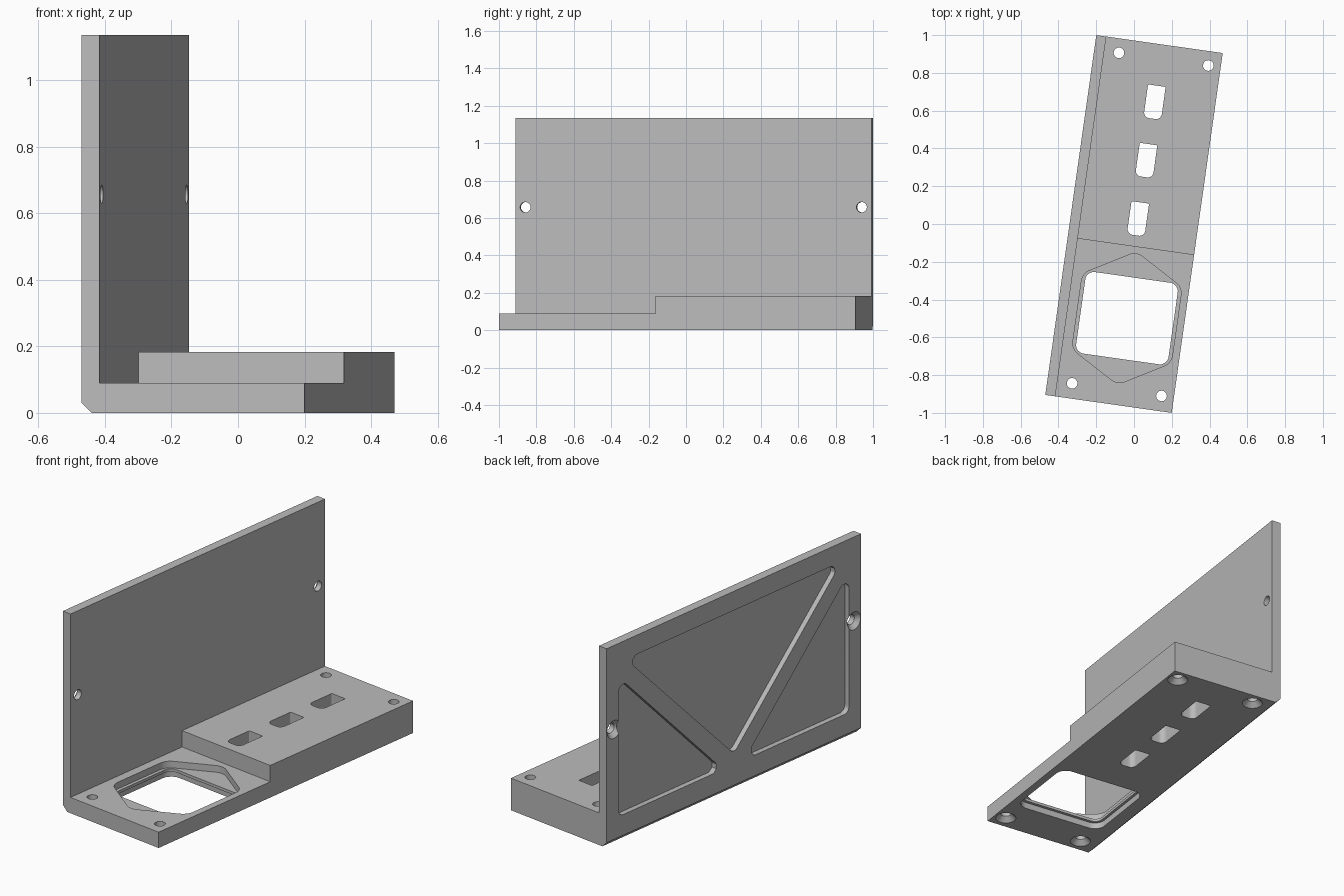
import bpy, bmesh, math
from mathutils import Matrix, Vector

default = bpy.data.objects.get("Cube")
if default:
    bpy.data.objects.remove(default, do_unlink=True)

# Main dimensions, in the bracket's own straight frame
W, L, H = 0.338, 0.962, 1.135        # half width, half length, wall height
INNER = -W + 0.0535                  # inner face of the wall
THIN, THICK, STEP = 0.09, 0.183, -0.118
CHAMFER = 0.03
TURN = math.radians(-8.07)

grey = bpy.data.materials.new("plain grey")
grey.use_nodes = True
grey.diffuse_color = (0.5, 0.5, 0.5, 1)
grey.node_tree.nodes["Principled BSDF"].inputs["Base Color"].default_value = (0.5, 0.5, 0.5, 1)


def make_object(name, bm):
    bmesh.ops.recalc_face_normals(bm, faces=bm.faces)
    mesh = bpy.data.meshes.new(name)
    bm.to_mesh(mesh)
    bm.free()
    obj = bpy.data.objects.new(name, mesh)
    bpy.context.collection.objects.link(obj)
    return obj


def rounded(points, radii, segments=6):
    """Fillet each corner of a polygon with its own radius."""
    if not isinstance(radii, (list, tuple)):
        radii = [radii] * len(points)
    out = []
    for i, r in enumerate(radii):
        p = Vector(points[i])
        if r == 0:
            out.append(p)
            continue
        a = (Vector(points[i - 1]) - p).normalized()
        b = (Vector(points[(i + 1) % len(points)]) - p).normalized()
        half = a.angle(b) / 2
        centre = p + (a + b).normalized() * r / math.sin(half)
        start = p + a * r / math.tan(half) - centre
        end = p + b * r / math.tan(half) - centre
        for k in range(segments + 1):
            t = k / segments
            out.append(centre + (start * (1 - t) + end * t).normalized() * r)
    return out


def prism(name, outline, low, high, axis="Z"):
    """Extrude a 2D outline along an axis."""
    place = {"X": lambda p, t: (t, p[0], p[1]),
             "Y": lambda p, t: (p[0], t, p[1]),
             "Z": lambda p, t: (p[0], p[1], t)}[axis]
    bm = bmesh.new()
    face = bm.faces.new([bm.verts.new(place(p, low)) for p in outline])
    new = bmesh.ops.extrude_face_region(bm, geom=[face])["geom"]
    shift = Vector(place((0, 0), high - low))
    bmesh.ops.translate(bm, vec=shift, verts=[g for g in new if isinstance(g, bmesh.types.BMVert)])
    return make_object(name, bm)


def cone(name, r1, r2, start, length, along_x=False):
    """Round cutter that runs from start along +z or +x."""
    bm = bmesh.new()
    turn = Matrix.Rotation(math.pi / 2, 4, "Y") if along_x else Matrix()
    bmesh.ops.create_cone(bm, cap_ends=True, segments=32, radius1=r1, radius2=r2, depth=length,
                          matrix=Matrix.Translation(start) @ turn @ Matrix.Translation((0, 0, length / 2)))
    return make_object(name, bm)


def rectangle(x0, x1, y0, y1):
    return [(x0, y0), (x1, y0), (x1, y1), (x0, y1)]


# L-shaped body with a chamfered outer bottom edge
body = prism("angle_bracket", [(-W + CHAMFER, 0), (W, 0), (W, THICK), (INNER, THICK),
                               (INNER, H), (-W, H), (-W, CHAMFER)], -L, L, "Y")
cutters = []

# Lowered front half of the base
cutters.append(prism("step_cut", rectangle(INNER, W + 0.1, -L - 0.1, STEP), THIN, 0.5))

# Three slots in the raised half, rounded at their front ends
for v in (0.03, 0.342, 0.654):
    outline = rounded(rectangle(-0.03, 0.064, v - 0.088, v + 0.088), [0.03, 0.03, 0.005, 0.005])
    cutters.append(prism("slot_cut", outline, -0.1, 0.4))

# Window: through opening, six-sided recess above, rectangular recess below
cu, cv = 0.033, -0.499
cutters.append(prism("window_cut", rounded(
    rectangle(cu - 0.247, cu + 0.247, cv - 0.218, cv + 0.218), 0.045), -0.1, 0.2))
hexagon = [(cu, cv + 0.355), (cu - 0.266, cv + 0.202), (cu - 0.266, cv - 0.202),
           (cu, cv - 0.355), (cu + 0.266, cv - 0.202), (cu + 0.266, cv + 0.202)]
cutters.append(prism("upper_recess_cut", rounded(hexagon, 0.07), 0.052, 0.3))
cutters.append(prism("lower_recess_cut", rounded(
    rectangle(cu - 0.262, cu + 0.262, cv - 0.235, cv + 0.235), 0.06), -0.1, 0.036))

# Countersunk screw holes in the base corners
for u in (-0.206, 0.272):
    for v in (-0.881, 0.886):
        cutters.append(cone("screw_hole_cut", 0.028, 0.028, (u, v, -0.1), 0.5))
        cutters.append(cone("countersink_cut", 0.057, 0.024, (u, v, -0.002), 0.033))

for side in (-1, 1):
    # Countersunk screw holes in the wall
    v = side * 0.908
    cutters.append(cone("wall_hole_cut", 0.028, 0.028, (-W - 0.1, v, 0.657), 0.3, True))
    cutters.append(cone("wall_countersink_cut", 0.053, 0.024, (-W - 0.002, v, 0.657), 0.029, True))
    # Lower triangular pockets in the wall's outer face
    triangle = [(side * 0.871, 0.148), (side * 0.871, 0.942), (side * 0.082, 0.148)]
    cutters.append(prism("side_pocket_cut", rounded(triangle, 0.035), -W - 0.1, -W + 0.03, "X"))

# Large upper triangular pocket
triangle = [(-0.815, 1.026), (0, 0.211), (0.815, 1.026)]
cutters.append(prism("top_pocket_cut", rounded(triangle, 0.035), -W - 0.1, -W + 0.03, "X"))

# Apply all the cuts, then drop the cutters
for cutter in cutters:
    cutter.hide_render = True
    mod = body.modifiers.new(cutter.name, "BOOLEAN")
    mod.operation = "DIFFERENCE"
    mod.solver = "EXACT"
    mod.object = cutter
bpy.context.view_layer.update()
body.data = bpy.data.meshes.new_from_object(body.evaluated_get(bpy.context.evaluated_depsgraph_get()))
body.modifiers.clear()
for cutter in cutters:
    bpy.data.objects.remove(cutter, do_unlink=True)

# Turn the bracket into place and finish the surface
body.data.transform(Matrix.Rotation(TURN, 4, "Z"))
body.data.materials.clear()
body.data.materials.append(grey)
for other in bpy.context.selected_objects:
    other.select_set(False)
body.select_set(True)
bpy.context.view_layer.objects.active = body
bpy.ops.object.shade_smooth_by_angle(angle=math.radians(25))
